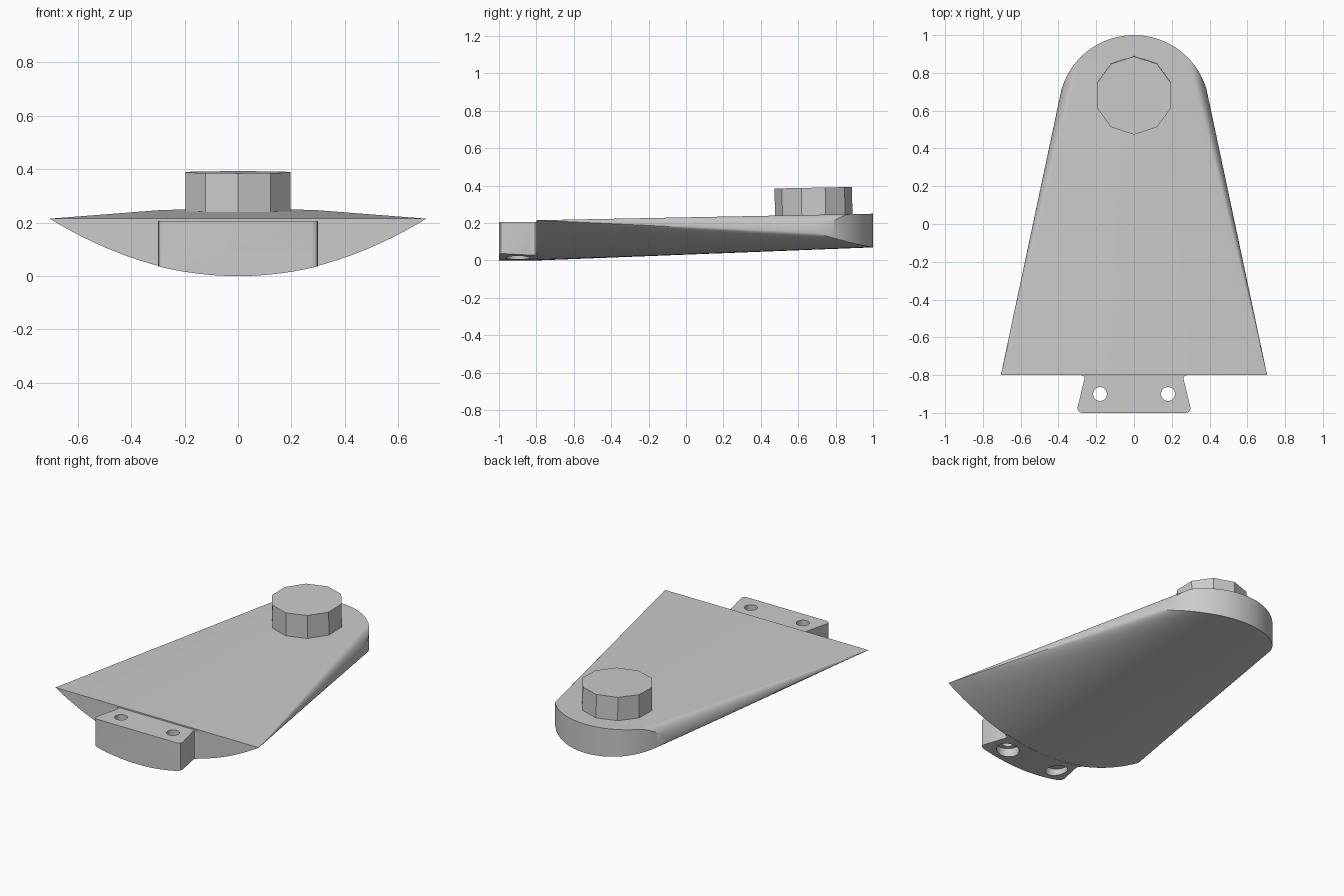
import bpy, bmesh, math

cube = bpy.data.objects.get("Cube")
if cube:
    bpy.data.objects.remove(cube)

grey = bpy.data.materials.new("plain grey")
grey.use_nodes = True
grey.diffuse_color = (0.6, 0.6, 0.6, 1)
grey.node_tree.nodes["Principled BSDF"].inputs["Base Color"].default_value = (0.6, 0.6, 0.6, 1)


def lerp(a, b, t):
    return a + (b - a) * t


def loft(name, rings):
    """Skin a row of closed rings and cap both ends."""
    bm = bmesh.new()
    loops = [[bm.verts.new(p) for p in ring] for ring in rings]
    n = len(loops[0])
    for a, b in zip(loops, loops[1:]):
        for i in range(n):
            j = (i + 1) % n
            bm.faces.new((a[i], a[j], b[j], b[i]))
    bm.faces.new(loops[0])
    bm.faces.new(loops[-1])
    bmesh.ops.remove_doubles(bm, verts=bm.verts, dist=1e-5)
    bmesh.ops.recalc_face_normals(bm, faces=bm.faces)
    mesh = bpy.data.meshes.new(name)
    bm.to_mesh(mesh)
    bm.free()
    mesh.materials.append(grey)
    obj = bpy.data.objects.new(name, mesh)
    bpy.context.collection.objects.link(obj)
    return obj


def prism(name, outline, z0, z1):
    return loft(name, [[(x, y, z) for x, y in outline] for z in (z0, z1)])


def circle(cx, cy, r, n, start=0.0):
    return [(cx + r * math.cos(start + math.tau * i / n),
             cy + r * math.sin(start + math.tau * i / n)) for i in range(n)]


def cut(obj, cutter, operation):
    cutter.hide_render = True
    mod = obj.modifiers.new("cut", "BOOLEAN")
    mod.object, mod.operation, mod.solver = cutter, operation, "EXACT"
    bpy.context.view_layer.objects.active = obj
    bpy.ops.object.modifier_apply(modifier=mod.name)
    bpy.data.objects.remove(cutter)


def smooth(obj):
    bpy.ops.object.select_all(action="DESELECT")
    obj.select_set(True)
    bpy.context.view_layer.objects.active = obj
    bpy.ops.object.shade_smooth_by_angle(angle=math.radians(30))


def body_section(y):
    """Flat top, bellied bottom, and sides that grow rounder to the back."""
    t = (y + 0.8) / 1.8
    wide, flat = lerp(0.705, 0.323, t), lerp(0.7049, 0.255, t)
    top, low, edge = lerp(0.215, 0.25, t), lerp(0, 0.07, t), lerp(0.2149, 0.132, t)
    power = lerp(1, 0.45, t)
    half = []
    for i in range(1, 21):
        u = math.sin(math.pi / 2 * i / 20)
        half.append((wide * u, low + (edge - low) * (1 - max(0, 1 - u * u) ** power)))
    for i in range(1, 11):
        a = math.pi / 2 * i / 10
        half.append((flat + (wide - flat) * math.cos(a), edge + (top - edge) * math.sin(a)))
    pts = [(0, low)] + half + [(-x, z) for x, z in reversed(half)]
    return [(x, y, z) for x, z in pts]


# Tapering body, trimmed to a round back end
body = loft("body", [body_section(lerp(-0.8, 1.1, i / 19)) for i in range(20)])
arc = [(0.4 * math.cos(math.pi * i / 64), 0.6 + 0.4 * math.sin(math.pi * i / 64))
       for i in range(4, 61)]
trim = [(-0.8, -1), (0.8, -1), (0.8, -0.78), (0.47, 0.4)] + arc + [(-0.47, 0.4), (-0.8, -0.78)]
cut(body, prism("trim", trim, -0.2, 0.6), "INTERSECT")
smooth(body)

# Mounting tab with a curved underside and two counterbored holes
side = [(0.285, -0.998), (0.296, -0.99), (0.3, -0.975), (0.262, -0.82),
        (0.264, -0.808), (0.28, -0.8), (0.28, -0.79)]
outline = [(0.275, -1)] + side
tab = prism("mounting_tab", outline + [(-x, y) for x, y in reversed(outline)], -0.1, 0.207)
belly = circle(0, 1.246, 1.246, 256, -math.pi / 2)
cut(tab, loft("belly", [[(x, y, z) for x, z in belly] for y in (-1.2, -0.6)]), "INTERSECT")
for x in (-0.18, 0.18):
    cut(tab, prism("bolt_hole", circle(x, -0.9, 0.037, 32), -0.1, 0.4), "DIFFERENCE")
    cut(tab, prism("counterbore", circle(x, -0.9, 0.064, 32), -0.1, 0.06), "DIFFERENCE")
smooth(tab)

# Ten-sided knob, square to the sloping top
knob = prism("knob", circle(0, 0, 0.207, 10, math.pi / 2), -0.03, 0.145)
knob.location = (0, 0.683, 0.244)
knob.rotation_euler.x = math.atan(0.035 / 1.8)
